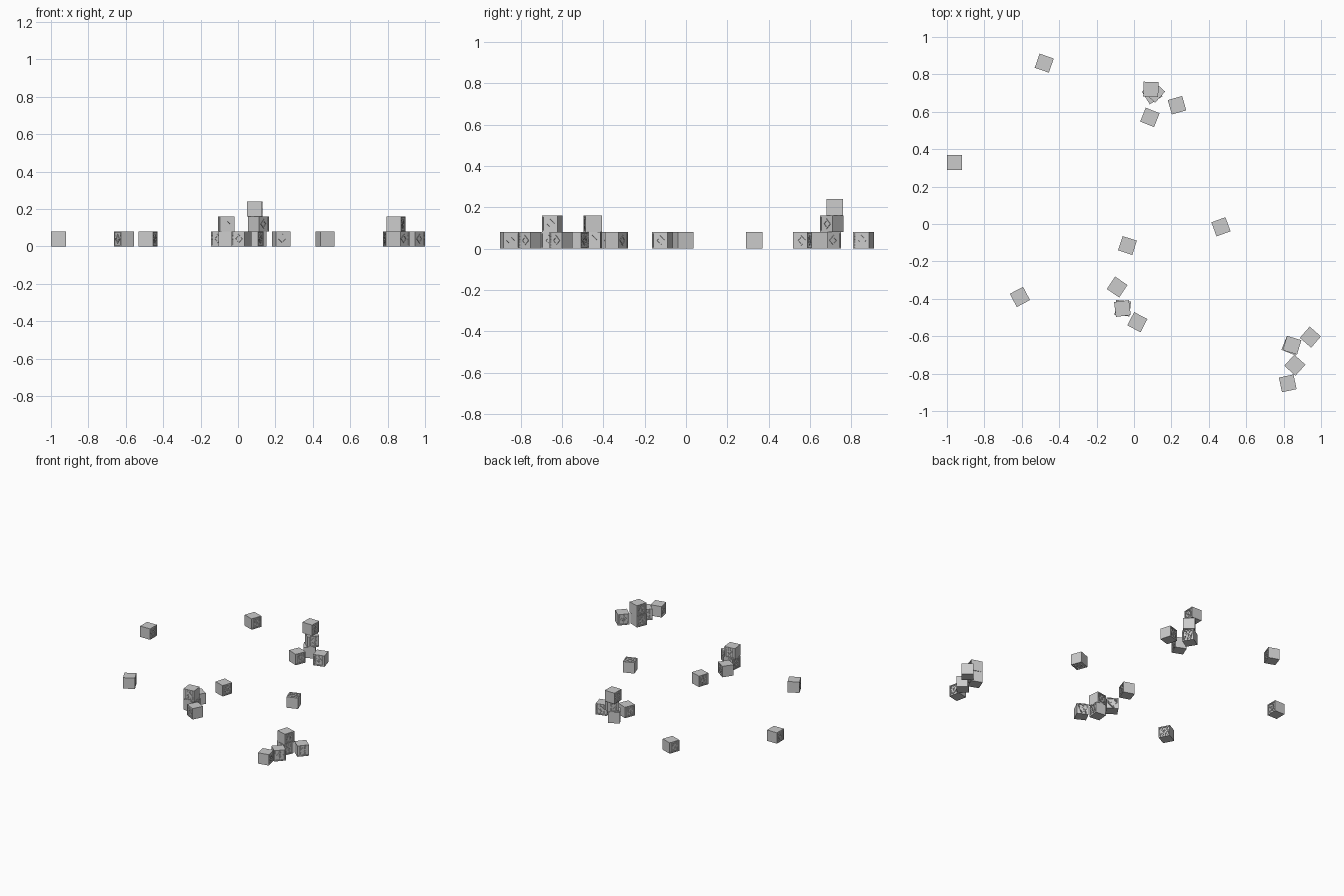
import bpy, bmesh, math
from mathutils import Matrix, Vector

if "Cube" in bpy.data.objects:
    bpy.data.objects.remove(bpy.data.objects["Cube"])

S = 0.08          # block edge
RIM = 0.007       # width of the raised border
DEPTH = 0.004     # depth of the sunken panel


def add_box(bm, center, size, tilt=0.0):
    """Box turned about the x axis by tilt."""
    m = (Matrix.Translation(center) @ Matrix.Rotation(tilt, 4, 'X')
         @ Matrix.Diagonal((*size, 1)))
    bmesh.ops.create_cube(bm, size=1, matrix=m)


def block_mesh():
    bm = bmesh.new()
    bmesh.ops.create_cube(bm, size=S)
    # sunken framed panels on two opposite sides
    for sign in (1, -1):
        face = next(f for f in bm.faces if f.normal.x * sign > 0.9 and
                    f.calc_center_median().x * sign > S * 0.49)
        bmesh.ops.inset_region(bm, faces=[face], thickness=RIM, use_even_offset=True)
        bmesh.ops.translate(bm, verts=face.verts, vec=(0, 0, 0))
        walls = bmesh.ops.extrude_discrete_faces(bm, faces=[face])
        bmesh.ops.translate(bm, verts=walls['faces'][0].verts,
                            vec=(-sign * DEPTH, 0, 0))
        bm.normal_update()
    inner = S - 2 * RIM
    for sign in (1, -1):
        floor_x = sign * (S / 2 - DEPTH)
        # fine horizontal ribs on the panel floor
        n = 9
        for i in range(n):
            z = (i + 0.5) / n * inner - inner / 2
            add_box(bm, (floor_x + sign * 0.0005, 0, z), (0.003, inner, 0.003))
        # raised diamond ornament
        r = 0.014
        for k in range(4):
            a = math.radians(45 + 90 * k)
            c = Vector((floor_x + sign * 0.001, r * math.cos(a), r * math.sin(a)))
            add_box(bm, c, (0.006, 0.008, 2 * r + 0.008), a)
    me = bpy.data.meshes.new("toy_block")
    bm.to_mesh(me)
    bm.free()
    return me


# x, y, stack level, turn in degrees, axis of the panelled sides
BLOCKS = [
    (-0.48, 0.86, 0, -19, 'x'),
    (-0.96, 0.33, 0, 0, 'x'),
    (0.465, -0.015, 0, 20, 'z'),
    (-0.035, -0.115, 0, -18, 'x'),
    (-0.61, -0.39, 0, 28, 'x'),
    # tall stack and neighbours
    (0.097, 0.695, 0, 32, 'x'),
    (0.11, 0.705, 1, -42, 'x'),
    (0.09, 0.72, 2, -1, 'x'),
    (0.23, 0.635, 0, 16, 'y'),
    (0.085, 0.57, 0, -22, 'x'),
    # middle cluster
    (-0.09, -0.337, 0, -34, 'y'),
    (-0.06, -0.45, 0, -6, 'x'),
    (-0.062, -0.452, 1, 7, 'y'),
    (0.018, -0.525, 0, -27, 'y'),
    # right-hand cluster
    (0.84, -0.65, 0, -22, 'x'),
    (0.845, -0.648, 1, -17, 'x'),
    (0.943, -0.605, 0, -41, 'x'),
    (0.86, -0.755, 0, -42, 'x'),
    (0.822, -0.852, 0, 12, 'x'),
]

AIM = {'x': Matrix.Identity(4),
       'y': Matrix.Rotation(math.radians(90), 4, 'Z'),
       'z': Matrix.Rotation(math.radians(90), 4, 'Y')}

mesh = block_mesh()
for i, (x, y, level, turn, axis) in enumerate(BLOCKS):
    ob = bpy.data.objects.new(f"toy_block_{i + 1}", mesh)
    bpy.context.collection.objects.link(ob)
    ob.matrix_world = (Matrix.Translation((x, y, S * (level + 0.5)))
                       @ Matrix.Rotation(math.radians(turn), 4, 'Z') @ AIM[axis])
